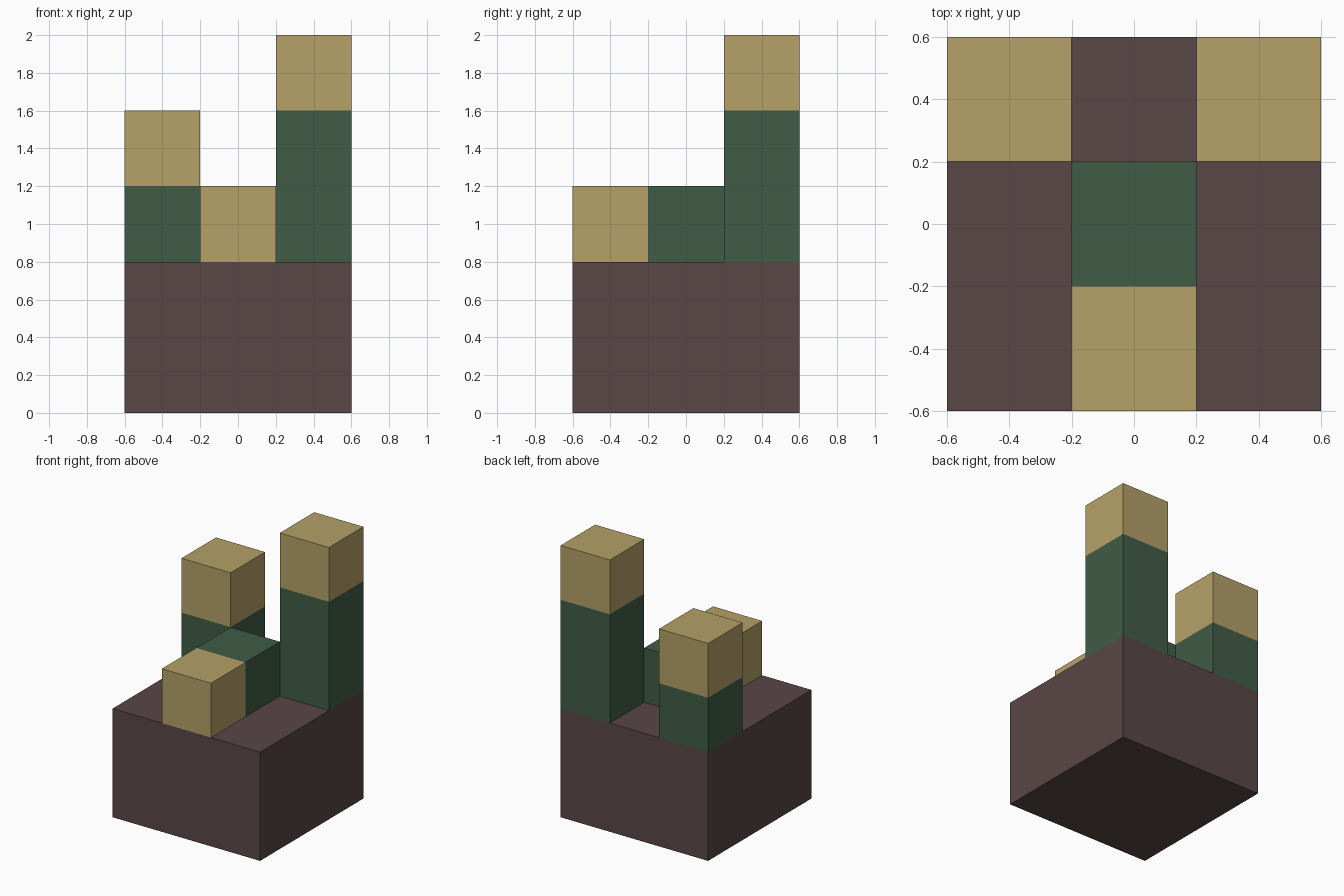
import bpy
import bmesh
from mathutils import Matrix, Vector

if "Cube" in bpy.data.objects:
    bpy.data.objects.remove(bpy.data.objects["Cube"])


def material(name, rgb):
    """One flat colour, given as 0-255 sRGB and stored as linear."""
    lin = [((c / 255 + 0.055) / 1.055) ** 2.4 for c in rgb]
    mat = bpy.data.materials.new(name)
    mat.diffuse_color = (*lin, 1.0)
    mat.use_nodes = True
    mat.node_tree.nodes["Principled BSDF"].inputs["Base Color"].default_value = mat.diffuse_color
    return mat


BROWN = material("dark_brown", (89, 71, 70))
GREEN = material("dark_green", (64, 92, 70))
TAN = material("sand_tan", (181, 161, 104))


def block(name, x, y, z0, z1, mat, width=0.4):
    """Square block centred on x, y and reaching from z0 to z1."""
    bm = bmesh.new()
    bmesh.ops.create_cube(bm, size=1.0)
    bm.transform(Matrix.Translation(Vector((x, y, (z0 + z1) / 2)))
                 @ Matrix.Diagonal((width, width, z1 - z0, 1.0)))
    mesh = bpy.data.meshes.new(name)
    bm.to_mesh(mesh)
    bm.free()
    mesh.materials.append(mat)
    obj = bpy.data.objects.new(name, mesh)
    bpy.context.collection.objects.link(obj)


# Soil base
block("base", 0, 0, 0, 0.8, BROWN, width=1.2)

# Low stem lying forward from the middle, with its tip at the front edge
block("low_stem", 0, 0, 0.8, 1.2, GREEN)
block("low_tip", 0, -0.4, 0.8, 1.2, TAN)

# Two upright stems with tips in the back corners
for side, x, top in (("left", -0.4, 1.2), ("right", 0.4, 1.6)):
    block(side + "_stem", x, 0.4, 0.8, top, GREEN)
    block(side + "_tip", x, 0.4, top, top + 0.4, TAN)
